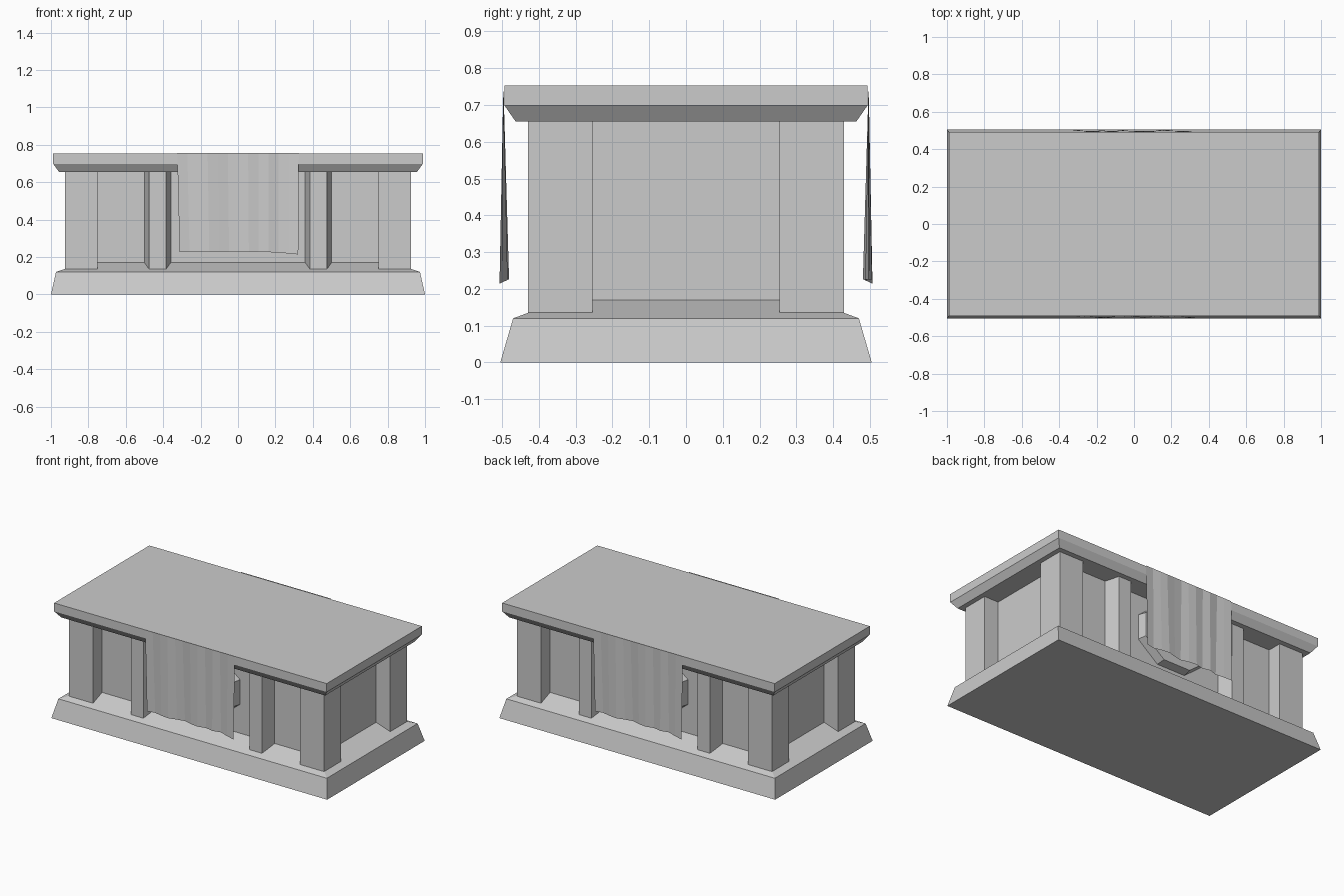
import bpy, math

if "Cube" in bpy.data.objects:
    bpy.data.objects.remove(bpy.data.objects["Cube"])


def make(name, verts, faces):
    me = bpy.data.meshes.new(name)
    me.from_pydata(verts, [], faces)
    me.update()
    ob = bpy.data.objects.new(name, me)
    bpy.context.collection.objects.link(ob)
    return ob


def loft(name, rings):
    """Closed solid through rings with equal point counts."""
    n = len(rings[0])
    verts = [p for r in rings for p in r]
    faces = [tuple(range(n))[::-1], tuple(range(len(verts) - n, len(verts)))]
    for k in range(len(rings) - 1):
        for i in range(n):
            j = (i + 1) % n
            faces.append((k * n + i, k * n + j, (k + 1) * n + j, (k + 1) * n + i))
    return make(name, verts, faces)


def rect(hx, hy, z):
    return [(-hx, -hy, z), (hx, -hy, z), (hx, hy, z), (-hx, hy, z)]


def prism(name, outline, z0, z1):
    return loft(name, [[(x, y, z) for x, y in outline] for z in (z0, z1)])


# Stepped plinth, inner body and chamfered top slab
loft("plinth", [rect(1.0, 0.505, 0), rect(0.973, 0.47, 0.12), rect(0.823, 0.335, 0.17)])
loft("inner_body", [rect(0.823, 0.335, 0.16), rect(0.823, 0.335, 0.66)])
loft("top_slab", [rect(0.957, 0.463, 0.655), rect(0.988, 0.493, 0.698), rect(0.988, 0.493, 0.753)])

# Square corner posts
for sx in (-1, 1):
    for sy in (-1, 1):
        cx, cy, h = sx * 0.838, sy * 0.342, 0.0875
        prism("corner_post", [(cx - h, cy - h), (cx + h, cy - h), (cx + h, cy + h), (cx - h, cy + h)],
              0.13, 0.657)

# Repeat on front and back by half turn: pilasters, medallion, hanging cloth
folds = [0.2, -0.5, 0.4, 0.9, -0.2, -1.0, 0.1, 0.6, -0.4, 0.5, -0.7, 0.3, 1.0]
for side, turn in (("front", 0), ("back", math.pi)):
    parts = []
    for cx in (-0.43, 0.43):
        parts.append(prism(side + "_pilaster",
                           [(cx - 0.072, -0.33), (cx - 0.045, -0.43), (cx + 0.045, -0.43), (cx + 0.072, -0.33)],
                           0.133, 0.657))

    # Octagonal boss behind the cloth
    ring = [(math.cos(a), math.sin(a)) for a in [math.pi / 8 + i * math.pi / 4 for i in range(8)]]
    parts.append(loft(side + "_medallion",
                      [[(0.27 * c * s, y, 0.44 + 0.215 * d * s) for c, d in ring]
                       for y, s in ((-0.33, 1.0), (-0.39, 0.95))]))

    # Cloth with folds that deepen towards the hem
    n, rows = len(folds), 2
    verts = []
    for r in range(rows):
        t = r / (rows - 1)
        for i, f in enumerate(folds):
            u = i / (n - 1)
            x = (-0.325 + 0.65 * u) * (1 - t) + (-0.312 + 0.634 * u) * t
            hem = 0.226 - 0.012 * max(0, (u - 0.8) / 0.2)
            verts.append((x, -0.4965 * (1 - t) + (-0.494 - 0.013 * f) * t, 0.755 * (1 - t) + hem * t))
    faces = [(n + i, n + i + 1, i + 1, i) for i in range(n - 1)]
    parts.append(make(side + "_cloth", verts, faces))
    for p in parts:
        p.rotation_euler.z = turn
